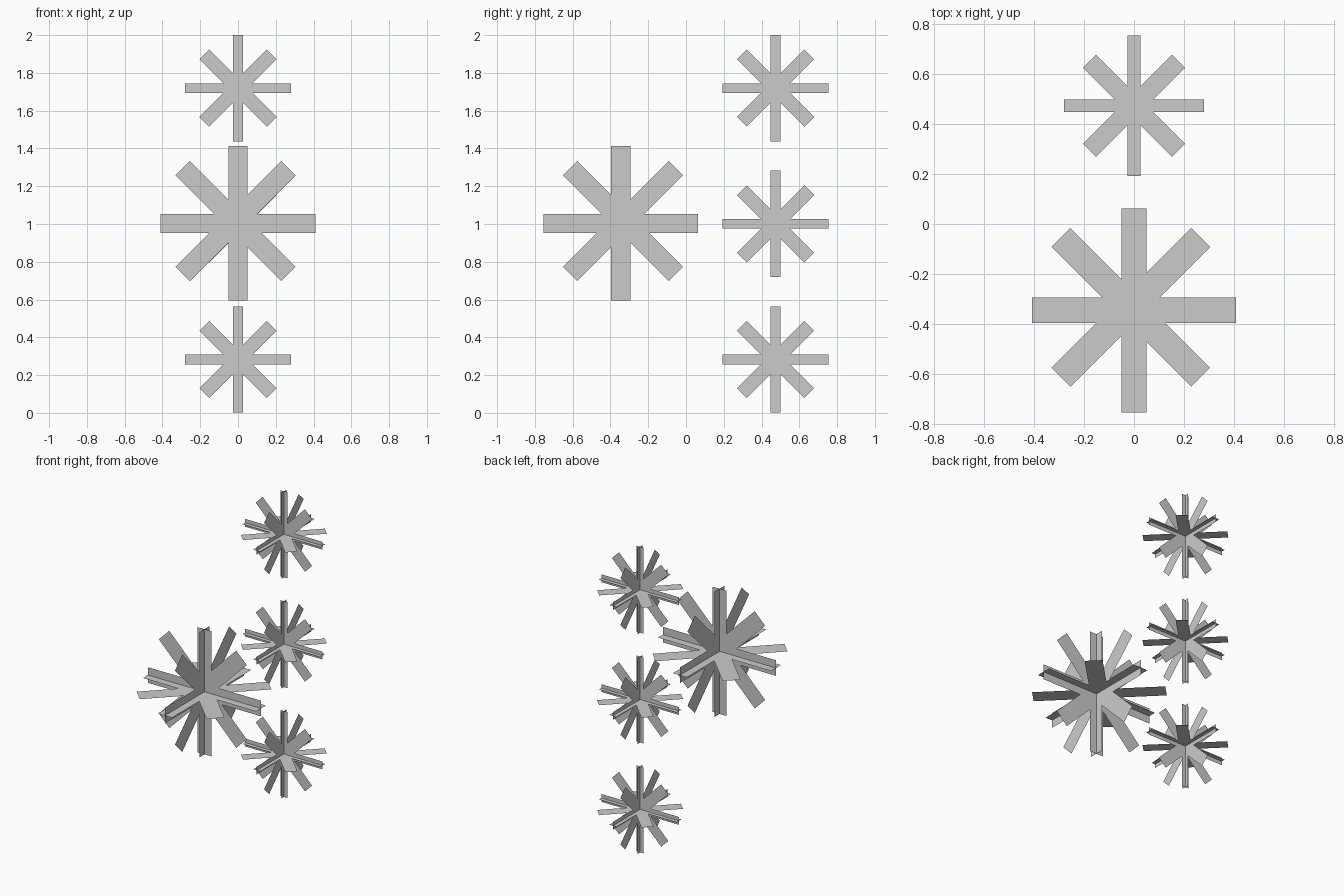
import bpy
from math import cos, sin, pi
from mathutils import Vector

if "Cube" in bpy.data.objects:
    bpy.data.objects.remove(bpy.data.objects["Cube"])


def cross(a, b):
    return a.x * b.y - a.y * b.x


def star_outline(straight, diagonal, shift):
    """Eight-armed flat star; straight/diagonal are (reach, half width)."""
    arms = []
    for i in range(8):
        d = Vector((cos(i * pi / 4), sin(i * pi / 4)))
        side = Vector((-d.y, d.x))
        reach, half = diagonal if i % 2 else straight
        origin = Vector(shift) if i % 2 else Vector((0, 0))
        arms.append((d, side * half, origin, reach))
    points = []
    for i, (d, side, o, reach) in enumerate(arms):
        points += [o + d * reach - side, o + d * reach + side]
        # notch where this arm's edge meets the next arm's edge
        d2, side2, o2, _ = arms[(i + 1) % 8]
        p, q = o + side, o2 - side2
        points.append(p + d * (cross(q - p, d2) / cross(d, d2)))
    return points


# The three crossing planes: horizontal, front-facing, side-facing
PLANES = [
    (Vector((1, 0, 0)), Vector((0, 1, 0)), (-1, 1)),
    (Vector((1, 0, 0)), Vector((0, 0, 1)), (-1, 1)),
    (Vector((0, 1, 0)), Vector((0, 0, 1)), (1, 1)),
]


def burst(name, centre, straight, diagonal, offset=0.0):
    verts, faces = [], []
    for u, v, sign in PLANES:
        start = len(verts)
        shift = (sign[0] * offset, sign[1] * offset)
        verts += [u * p.x + v * p.y for p in star_outline(straight, diagonal, shift)]
        faces.append(range(start, len(verts)))
    mesh = bpy.data.meshes.new(name)
    mesh.from_pydata(verts, [], [list(f) for f in faces])
    obj = bpy.data.objects.new(name, mesh)
    obj.location = centre
    bpy.context.collection.objects.link(obj)


# Large burst in front, with slightly off-centre diagonals
burst("large_burst", (0, -0.346, 1.003), (0.409, 0.051), (0.396, 0.0535), 0.0125)

# Column of three small bursts behind
for label, z in (("lower", 0.283), ("middle", 1.001), ("upper", 1.719)):
    burst(label + "_small_burst", (0, 0.474, z), (0.281, 0.0255), (0.252, 0.0365))
